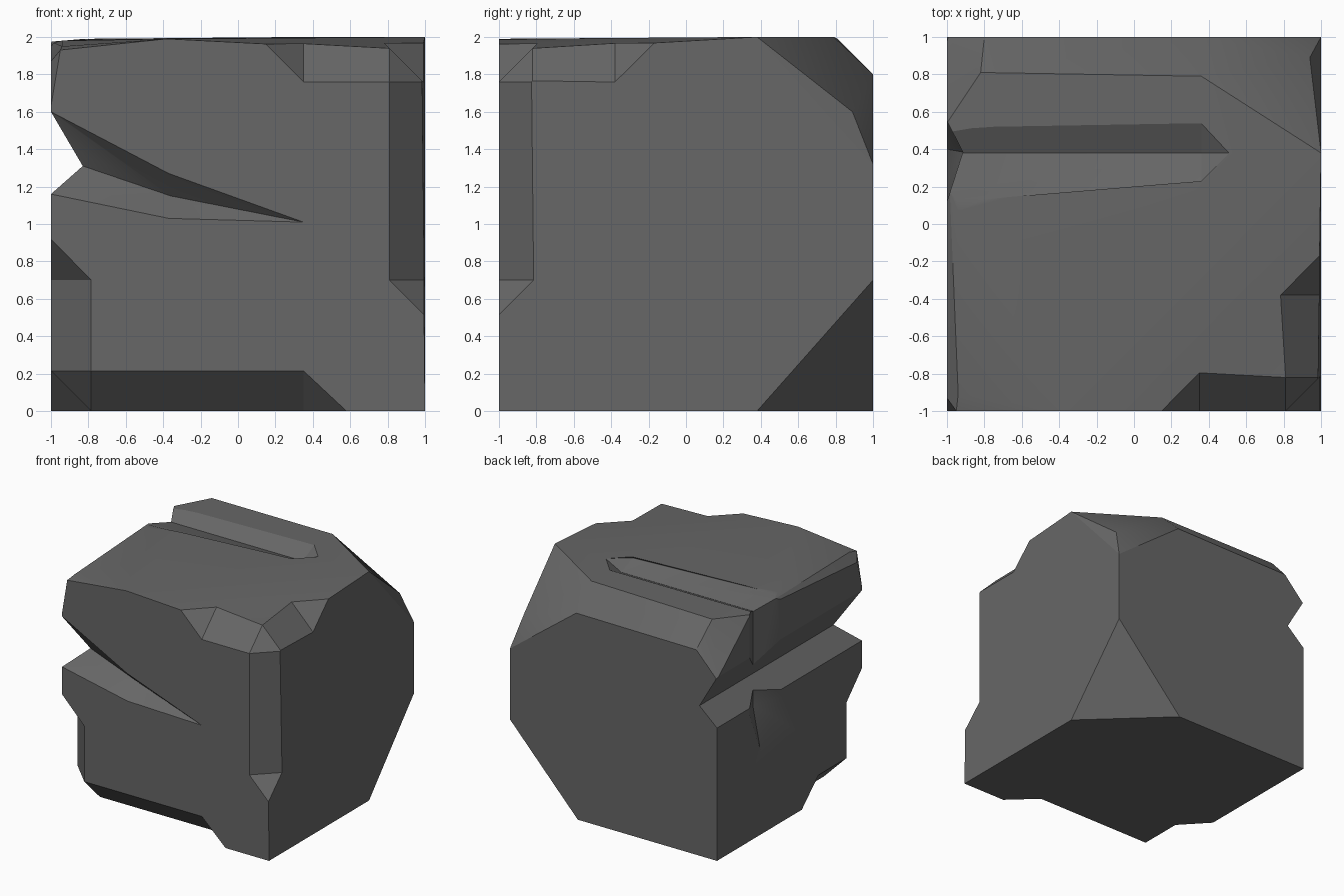
import bpy, bmesh

if "Cube" in bpy.data.objects:
    bpy.data.objects.remove(bpy.data.objects["Cube"])


def hull(name, points):
    """Solid convex block around the given points."""
    bm = bmesh.new()
    for p in points:
        bm.verts.new(p)
    res = bmesh.ops.convex_hull(bm, input=bm.verts)
    junk = {v for k in ("geom_interior", "geom_unused") for v in res[k]
            if isinstance(v, bmesh.types.BMVert)}
    bmesh.ops.delete(bm, geom=list(junk), context='VERTS')
    bmesh.ops.recalc_face_normals(bm, faces=bm.faces)
    me = bpy.data.meshes.new(name)
    bm.to_mesh(me)
    bm.free()
    ob = bpy.data.objects.new(name, me)
    bpy.context.collection.objects.link(ob)
    return ob


# Main block: slightly domed, with its back corners sheared off
rock = hull("rock", [
    (-1, -1, 0), (1, -1, 0), (-1, 1, 0), (.345, 1, 0), (1, .38, 0), (1, 1, .7),
    (1, 1, 1.32), (.94, .89, 1.6), (.36, 1, 1.8), (-.8, 1, 1.79), (-1, 1, 1.58),
    (.98, -1, 1.92), (.98, -1, .5), (1, 0, 1), (.97, -.38, 1.95), (1, .38, 2),
    (.36, .79, 2), (-.82, .81, 1.99), (-1, .54, 1.975), (-1, .12, 1.95),
    (-.94, .07, 1.98), (-.94, -.91, 1.95), (-.95, -1, 1.93), (-1, -.93, 1.87),
    (-1, -1, 1.63), (-.38, -1, 1.99)])


def cut(points):
    """Subtract a convex chunk from the rock."""
    cutter = hull("cutter", points)
    cutter.hide_render = True
    mod = rock.modifiers.new("chip", 'BOOLEAN')
    mod.operation = 'DIFFERENCE'
    mod.solver = 'EXACT'
    mod.object = cutter
    bpy.context.view_layer.objects.active = rock
    bpy.ops.object.modifier_apply(modifier=mod.name)
    bpy.data.objects.remove(cutter)


def corner_chip(corner, dirs, d, runs):
    """Chamfer the three edges at a corner; each run is (length, tapered end)."""
    def world(p):
        return [c + s * q for c, s, q in zip(corner, dirs, p)]

    def along(k, t, a, b):
        p = [0, 0, 0]
        p[k], p[(k + 1) % 3], p[(k + 2) % 3] = t, a, b
        return world(p)

    e = .1
    section = ((d + e, -e), (-e, d + e), (-e, -e))
    for k, (length, end) in enumerate(runs):
        # the taper plane is carried on past the surface
        cut([along(k, t, a, b) for t in (d, length) for a, b in section]
            + [along(k, length + (end - length) * (1 + 2 * e / d), -e, -e)])
    cut([along(k, d, a, b) for k in range(3) for a, b in section]
        + [world((-e, -e, -e))])


# Broken edges at lower front left and upper front right
corner_chip((-1, -1, 0), (1, 1, 1), .215, [(1.35, 1.58), (.6, .83), (.7, .92)])
corner_chip((.99, -1, 1.94), (-1, 1, -1), .18, [(.64, .82), (.62, .8), (1.24, 1.42)])

# Split running along the left side
cut([(x, y, z) for y in (-1.3, 1.3)
     for x, z in ((-1, 1.6), (-.83, 1.31), (-1, 1.16), (-1.3, 1.38))])

# Split tapering across the front
mid = [(-.37, -1, 1.27), (-.36, -.87, 1.15), (-.37, -1, 1.03), (-.37, -1.3, 1.15)]
cut(mid + [(-1, -1, 1.6), (-.83, -.85, 1.31), (-1, -1, 1.16), (-.8, -1, 1.13),
           (-1.1, -1.3, 1.38)])
cut(mid + [(.35, -1, 1.01)])

# Groove across the top, with a gentle front slope
cut([(x, y, z) for x, lip in ((-1.2, .1), (.36, .22))
     for y, z in ((.54, 2), (.38, 1.92), (lip, 1.985), (.38, 2.2))]
    + [(.51, .38, 2)])

# Crack running down the left side from the groove
cut([(x, y, z) for z in (1.1, 2.2)
     for x, y in ((-1, .55), (-.915, .385), (-1, .12), (-1.3, .38))]
    + [(-1, .4, .73)])

# Dark stone colour, faceted with soft shading over shallow bends
stone = bpy.data.materials.new("dark_stone")
stone.diffuse_color = (.135, .135, .135, 1)
stone.use_nodes = True
stone.node_tree.nodes["Principled BSDF"].inputs["Base Color"].default_value = stone.diffuse_color
rock.data.materials.clear()
rock.data.materials.append(stone)
bpy.ops.object.select_all(action='DESELECT')
rock.select_set(True)
bpy.context.view_layer.objects.active = rock
bpy.ops.object.shade_smooth_by_angle(angle=.42)
